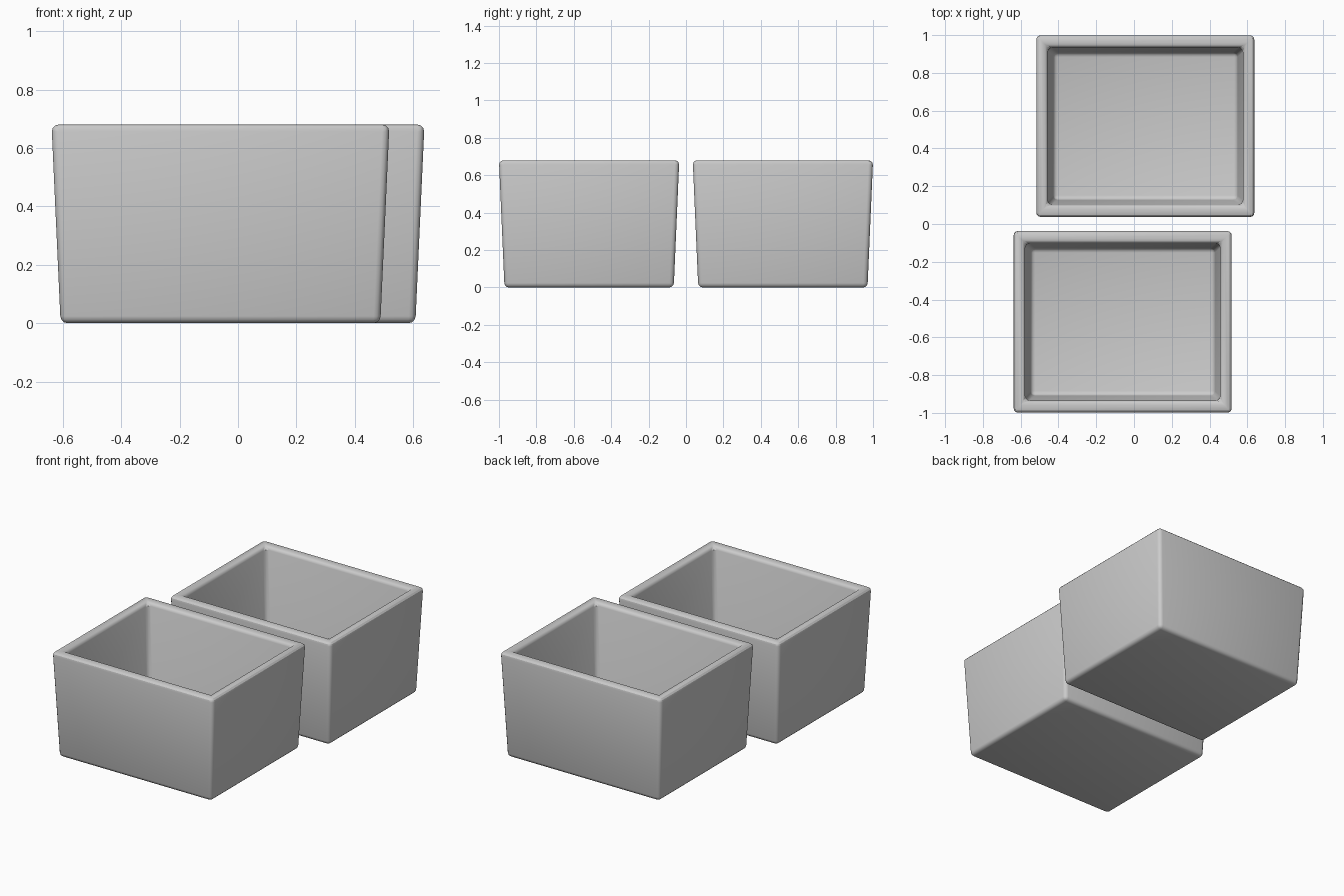
import bpy, bmesh

if "Cube" in bpy.data.objects:
    bpy.data.objects.remove(bpy.data.objects["Cube"])

H = 0.68        # overall height
FLOOR = 0.07    # floor thickness


def ring(bm, w, d, z):
    return [bm.verts.new((sx * w / 2, sy * d / 2, z))
            for sx, sy in ((-1, -1), (1, -1), (1, 1), (-1, 1))]


def planter(name, x, y):
    bm = bmesh.new()
    # outside bottom, outside rim, inside rim, inside floor
    rings = [ring(bm, 1.095, 0.905, 0), ring(bm, 1.157, 0.964, H),
             ring(bm, 1.035, 0.835, H), ring(bm, 0.975, 0.78, FLOOR)]
    for a, b in zip(rings, rings[1:]):
        for i in range(4):
            j = (i + 1) % 4
            bm.faces.new((a[i], a[j], b[j], b[i]))
    bm.faces.new(rings[0][::-1])
    bm.faces.new(rings[-1])
    bmesh.ops.recalc_face_normals(bm, faces=bm.faces)
    # rounded edges all over, but leave the mitre lines on the flat rim
    edges = [e for e in bm.edges if e.calc_face_angle(0) > 0.5]
    bmesh.ops.bevel(bm, geom=edges, offset=0.024, segments=3, profile=0.5,
                    affect='EDGES', clamp_overlap=True)
    me = bpy.data.meshes.new(name)
    bm.to_mesh(me)
    bm.free()
    ob = bpy.data.objects.new(name, me)
    bpy.context.collection.objects.link(ob)
    ob.location = (x, y, 0)
    bpy.context.view_layer.objects.active = ob
    ob.select_set(True)
    bpy.ops.object.shade_smooth_by_angle()
    ob.select_set(False)


# two identical open boxes, staggered
planter("front_box", -0.06, -0.518)
planter("back_box", 0.06, 0.518)
